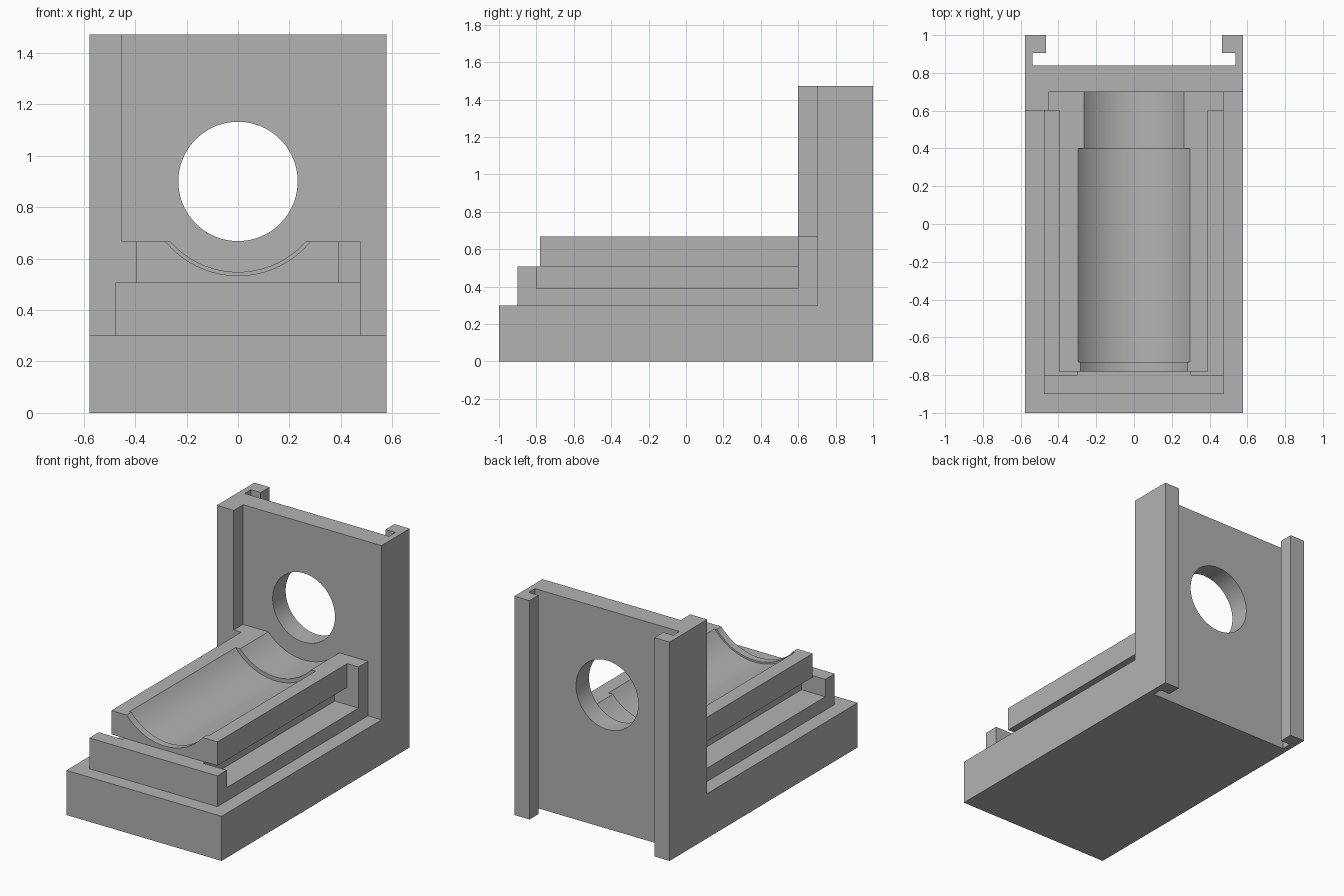
import bpy
import bmesh
import math

cube = bpy.data.objects.get("Cube")
if cube:
    bpy.data.objects.remove(cube, do_unlink=True)

grey = bpy.data.materials.new("plain grey")
grey.use_nodes = True
colour = (0.448, 0.448, 0.448, 1)
grey.diffuse_color = colour
grey.node_tree.nodes["Principled BSDF"].inputs["Base Color"].default_value = colour


def finish(bm, name):
    bmesh.ops.recalc_face_normals(bm, faces=bm.faces)
    mesh = bpy.data.meshes.new(name)
    bm.to_mesh(mesh)
    bm.free()
    mesh.materials.append(grey)
    obj = bpy.data.objects.new(name, mesh)
    bpy.context.collection.objects.link(obj)
    return obj


def prism(name, plan, z0, z1):
    """Extrude a plan outline from z0 up to z1."""
    bm = bmesh.new()
    face = bm.faces.new([bm.verts.new((x, y, z0)) for x, y in plan])
    top = bmesh.ops.extrude_face_region(bm, geom=[face])["geom"]
    verts = [v for v in top if isinstance(v, bmesh.types.BMVert)]
    bmesh.ops.translate(bm, verts=verts, vec=(0, 0, z1 - z0))
    return finish(bm, name)


def box(name, x0, x1, y0, y1, z0, z1):
    return prism(name, [(x0, y0), (x1, y0), (x1, y1), (x0, y1)], z0, z1)


def bore(target, steps, segments=96):
    """Cut a stepped round bore along y; steps are (y, radius) pairs."""
    bm = bmesh.new()
    rings = []
    for y, r in steps:
        angles = [2 * math.pi * i / segments for i in range(segments)]
        rings.append([bm.verts.new((r * math.cos(a), y, AXIS + r * math.sin(a))) for a in angles])
    for a, b in zip(rings, rings[1:]):
        for i in range(segments):
            j = (i + 1) % segments
            bm.faces.new((a[i], a[j], b[j], b[i]))
    bm.faces.new(rings[0])
    bm.faces.new(rings[-1])
    cutter = finish(bm, "bore_cutter")
    cutter.hide_render = True
    mod = target.modifiers.new("bore", "BOOLEAN")
    mod.operation = "DIFFERENCE"
    mod.solver = "EXACT"
    mod.object = cutter
    bpy.ops.object.select_all(action="DESELECT")
    target.select_set(True)
    bpy.context.view_layer.objects.active = target
    bpy.ops.object.modifier_apply(modifier=mod.name)
    bpy.data.objects.remove(cutter, do_unlink=True)
    bpy.ops.object.shade_smooth_by_angle(angle=math.radians(30))


W = 0.578       # half width of the base
P = 0.477       # half width of the pedestal
AXIS = 0.9      # height of the bore axis
BASE, FLOOR, LEDGE, DECK, TOP = 0.30, 0.39, 0.507, 0.667, 1.472
FLANGE = -0.452

# Base slab and upright wall with the hooked slot at the back
box("base", -W, W, -1, 0.7, 0, BASE)
half = [(W, 0.7), (W, 1), (0.465, 1), (0.465, 0.905), (0.538, 0.905), (0.538, 0.838)]
wall = prism("back_wall", half + [(-x, y) for x, y in reversed(half)], 0, TOP)
bore(wall, [(0.6, 0.232), (0.95, 0.232)])
box("right_flange", -W, FLANGE, 0.6, 0.7, BASE, TOP)

# Pedestal: slab, front lip, undercut core and rear block
box("pedestal_slab", -P, P, -0.9, 0.6, BASE, FLOOR)
box("front_lip", -P, P, -0.9, -0.8, FLOOR, LEDGE)
box("core", -0.3, 0.3, -0.8, 0.6, FLOOR, LEDGE)
box("rear_block", FLANGE, P, 0.6, 0.7, BASE, LEDGE)

# Cradle with a stepped round trough
cradle = prism("cradle", [(-0.397, -0.78), (0.393, -0.78), (0.393, 0.6), (P, 0.6),
                          (P, 0.7), (FLANGE, 0.7), (FLANGE, 0.6), (-0.397, 0.6)], LEDGE, DECK)
bore(cradle, [(-0.9, 0.366), (-0.73, 0.366), (-0.73, 0.378),
              (0.4, 0.378), (0.4, 0.352), (0.8, 0.352)])
